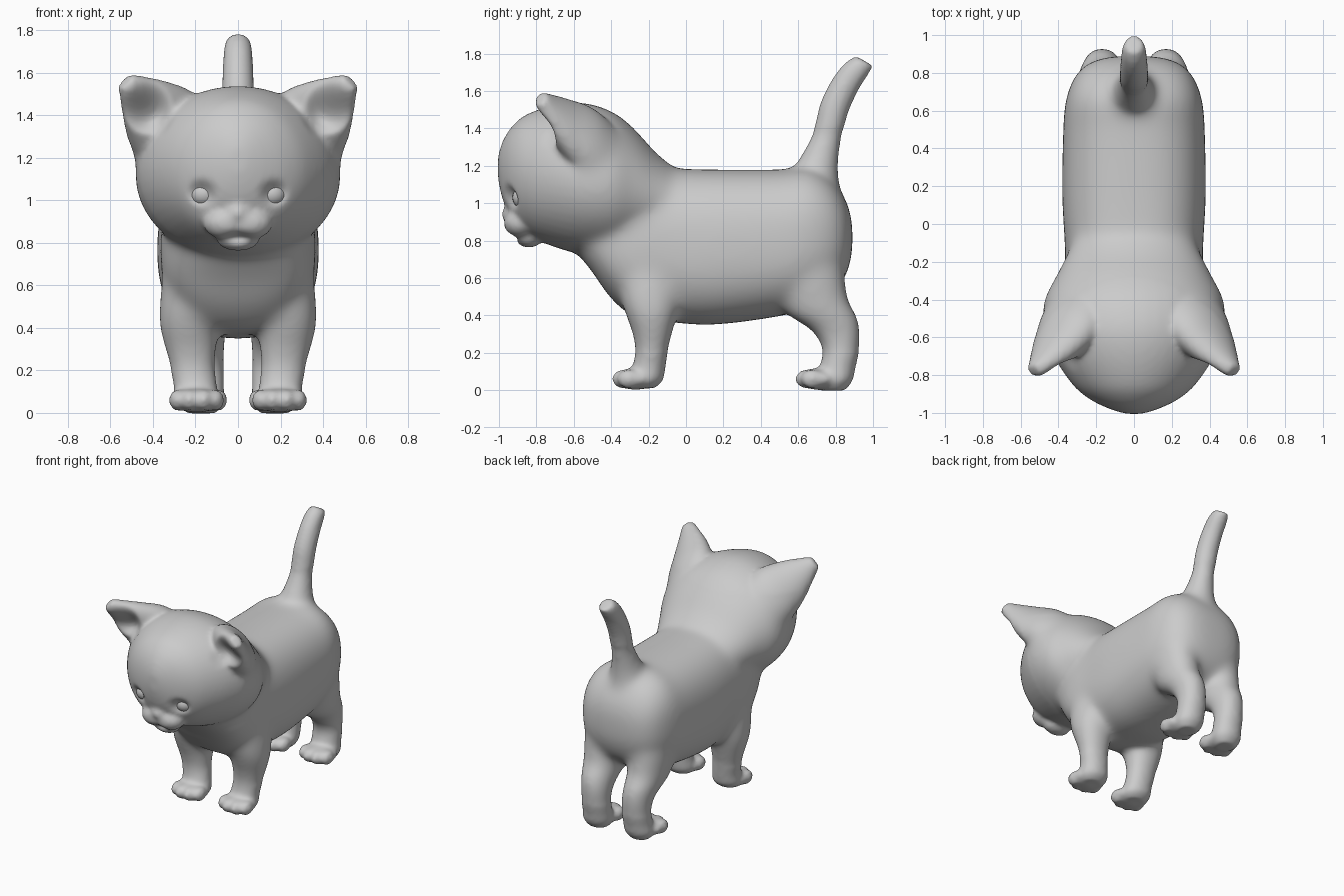
import bpy, bmesh, math
from mathutils import Vector as V, Matrix

if "Cube" in bpy.data.objects:
    bpy.data.objects.remove(bpy.data.objects["Cube"])

bm = bmesh.new()


def spline(rows, steps=5):
    """Catmull-Rom interpolation of rows of numbers."""
    out = []
    for i in range(len(rows) - 1):
        p = [rows[max(0, min(len(rows) - 1, i + k))] for k in (-1, 0, 1, 2)]
        for s in range(steps):
            t = s / steps
            out.append([0.5 * (2 * b + (c - a) * t + (2 * a - 5 * b + 4 * c - d) * t * t
                               + (3 * b - a - 3 * c + d) * t ** 3) for a, b, c, d in zip(*p)])
    return out + [list(rows[-1])]


def loft(rows, ring, power=2.0, n=48):
    """Closed skin through superellipse rings; ring(row) gives centre and two half axes."""
    loops = []
    for row in spline(rows):
        c, u, v = (V(a) for a in ring(*row))
        loop = []
        for k in range(n):
            a = 2 * math.pi * k / n
            x, y = math.cos(a), math.sin(a)
            e = 2 / power
            loop.append(bm.verts.new(c + u * math.copysign(abs(x) ** e, x)
                                     + v * math.copysign(abs(y) ** e, y)))
        loops.append(loop)
    for a, b in zip(loops, loops[1:]):
        for k in range(n):
            bm.faces.new((a[k], a[(k + 1) % n], b[(k + 1) % n], b[k]))
    bm.faces.new(loops[0])
    bm.faces.new(loops[-1])


def blob(target, c, r):
    m = Matrix.Translation(c) @ Matrix.Diagonal((*r, 1))
    bmesh.ops.create_uvsphere(target, u_segments=24, v_segments=16, radius=1, matrix=m)


def push(mesh, c, r, off):
    """Soft dent around a point."""
    for v in mesh.vertices:
        d = sum(((v.co[i] - c[i]) / r[i]) ** 2 for i in range(3))
        if d < 1:
            v.co += V(off) * (1 - d) ** 2


def along_y(y, top, bot, w):
    return (0, y, (top + bot) / 2), (w, 0, 0), (0, 0, (top - bot) / 2)


# torso: y, top, bottom, half width
loft([(-.58, 1.0, .73, .20), (-.5, 1.05, .63, .28), (-.4, 1.12, .49, .33), (-.28, 1.18, .395, .36),
      (-.1, 1.185, .365, .367), (.15, 1.18, .35, .38), (.5, 1.18, .395, .375), (.65, 1.19, .44, .362),
      (.76, 1.14, .5, .325), (.83, 1.06, .57, .27), (.872, .97, .66, .19), (.89, .88, .75, .08)],
     along_y, 2.5)

# head and neck
loft([(-1.005, 1.25, 1.13, .04), (-.98, 1.33, 1.02, .125), (-.93, 1.41, .92, .23), (-.85, 1.475, .83, .325),
      (-.7, 1.525, .765, .425), (-.55, 1.535, .725, .48), (-.4, 1.49, .72, .475), (-.28, 1.40, .75, .415),
      (-.15, 1.26, .79, .35), (-.02, 1.16, .84, .29)], along_y, 2.0)

# tail: y, z, radius
loft([(.70, 1.05, .18), (.715, 1.2, .116), (.755, 1.35, .084), (.79, 1.5, .08), (.85, 1.63, .075),
      (.91, 1.715, .069), (.955, 1.76, .054)],
     lambda y, z, r: ((0, y, z), (r * .95, 0, 0), (0, r * .87, -r * .5)))

# nose, bridge and chin
blob(bm, (0, -.925, .94), (.065, .06, .055))
blob(bm, (0, -.86, 1.0), (.11, .11, .16))
blob(bm, (0, -.84, .812), (.1, .07, .05))

front_leg = [(.7, .22, -.2, .13, .17), (.5, .235, -.19, .135, .16), (.4, .232, -.185, .137, .137),
             (.3, .222, -.18, .122, .107), (.2, .212, -.185, .105, .087), (.12, .2, -.2, .102, .09),
             (.05, .195, -.225, .108, .1), (.01, .195, -.23, .07, .06)]
hind_leg = [(.8, .18, .63, .15, .2), (.6, .185, .655, .145, .195), (.48, .182, .685, .135, .185),
            (.4, .178, .73, .125, .185), (.32, .17, .80, .11, .133), (.22, .167, .828, .102, .1),
            (.12, .168, .81, .102, .096), (.05, .172, .79, .105, .1), (-.002, .172, .785, .07, .065)]
for s in (1, -1):
    # muzzle cheek
    blob(bm, (s * .055, -.885, .895), (.11, .09, .08))
    # legs: z, x, y, half width, half depth
    for leg, px, py in ((front_leg, .195, -.27), (hind_leg, .18, .71)):
        loft(leg, lambda z, x, y, rx, ry: ((s * x, y, z), (rx, 0, 0), (0, ry, 0)), 2.1)
        # paw with four toes
        blob(bm, (s * px, py, .06), (.127, .115, .058))
        for k, (dx, dy) in enumerate(((-.088, .03), (-.034, 0), (.034, 0), (.088, .03))):
            blob(bm, (s * px + dx, py - .065 + dy, .06), (.042, .062, .052))
    # ear: centre, half width, half depth
    loft([(.28, -.46, 1.25, .22, .15), (.355, -.565, 1.365, .2, .13), (.425, -.665, 1.448, .147, .092),
          (.485, -.735, 1.513, .09, .06), (.53, -.78, 1.56, .044, .038)],
         lambda x, y, z, w, d: ((s * x, y, z), (-s * w * .71, 0, w * .71),
                                (s * d * .37, d * .85, d * .37)))

bmesh.ops.recalc_face_normals(bm, faces=bm.faces)

# fuse everything into one continuous skin
mesh = bpy.data.meshes.new("kitten_body")
bm.to_mesh(mesh)
bm.free()
body = bpy.data.objects.new("kitten_body", mesh)
bpy.context.collection.objects.link(body)
bpy.context.view_layer.objects.active = body
body.select_set(True)
mod = body.modifiers.new("fuse", 'REMESH')
mod.mode = 'VOXEL'
mod.voxel_size = .014
bpy.ops.object.modifier_apply(modifier="fuse")

# ear hollows, eye sockets, mouth
for s in (1, -1):
    push(body.data, (s * .425, -.755, 1.425), (.14, .13, .15), (-s * .02, .09, -.02))
    push(body.data, (s * .165, -.92, 1.035), (.085, .12, .075), (0, .045, 0))
push(body.data, (0, -.94, .825), (.09, .07, .03), (0, .03, 0))

# blend the seams: strongly on trunk and neck, lightly on face, paws and tail
trunk = body.vertex_groups.new(name="trunk")
trunk.add([v.index for v in body.data.vertices if .2 < v.co.z < 1.4 and v.co.y > -.6], 1, 'REPLACE')
for group, count in (("trunk", 60), ("", 10)):
    mod = body.modifiers.new("soften", 'SMOOTH')
    mod.factor = .5
    mod.iterations = count
    mod.vertex_group = group
    bpy.ops.object.modifier_apply(modifier="soften")
bpy.ops.object.shade_smooth()

# eyeballs
eb = bmesh.new()
for s in (1, -1):
    blob(eb, (s * .16, -.858, 1.03), (.07, .07, .064))
em = bpy.data.meshes.new("eyes")
eb.to_mesh(em)
eb.free()
em.polygons.foreach_set("use_smooth", [True] * len(em.polygons))
bpy.context.collection.objects.link(bpy.data.objects.new("eyes", em))
